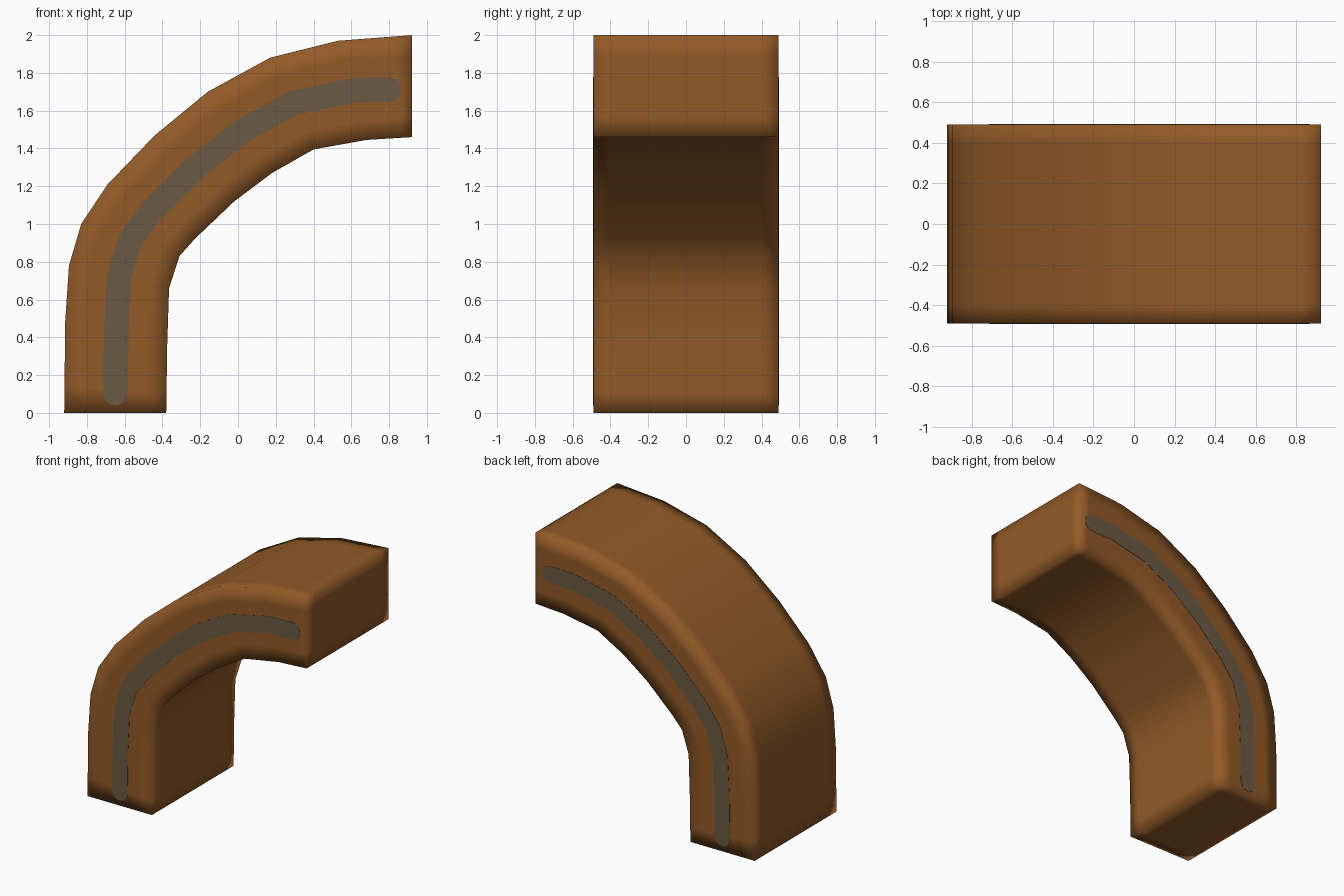
import bpy, bmesh, math
from mathutils import Vector

if "Cube" in bpy.data.objects:
    bpy.data.objects.remove(bpy.data.objects["Cube"])

# Matching outer and inner curve points of the bend (x, z)
OUTER = [(-.92, 0), (-.915, .48), (-.895, .78), (-.83, 1.0), (-.69, 1.21),
         (-.44, 1.47), (-.16, 1.70), (.17, 1.88), (.53, 1.97), (.92, 2.0)]
INNER = [(-.38, 0), (-.375, .35), (-.365, .66), (-.31, .83), (-.23, .92),
         (-.02, 1.12), (.18, 1.27), (.40, 1.395), (.68, 1.445), (.92, 1.46)]
HALF = 0.49
pairs = [(Vector(o), Vector(i)) for o, i in zip(OUTER, INNER)]


def material(name, rgb):
    m = bpy.data.materials.new(name)
    m.diffuse_color = (*rgb, 1)
    m.use_nodes = True
    m.node_tree.nodes["Principled BSDF"].inputs["Base Color"].default_value = m.diffuse_color
    return m


def finish(bm, name, mat):
    bmesh.ops.remove_doubles(bm, verts=bm.verts, dist=1e-5)
    bmesh.ops.recalc_face_normals(bm, faces=bm.faces)
    me = bpy.data.meshes.new(name)
    bm.to_mesh(me)
    bm.free()
    me.materials.append(mat)
    ob = bpy.data.objects.new(name, me)
    bpy.context.collection.objects.link(ob)
    return ob


def mix_pair(a, b, t):
    return a[0].lerp(b[0], t), a[1].lerp(b[1], t)


brown = material("warm brown", (.287, .102, .021))
grey = material("grey brown", (.144, .102, .058))

# Curved body: rectangular section with support loops, softly shaded
sections = ([pairs[0], mix_pair(pairs[0], pairs[1], .3)] + pairs[1:-1]
            + [mix_pair(pairs[-2], pairs[-1], .75), pairs[-1]])
T = (0, .2, .8, 1)
Y = (-HALF, -.4, .4, HALF)
bm = bmesh.new()
grid = [[[bm.verts.new((p.x, y, p.y)) for y in Y]
         for p in (o.lerp(i, t) for t in T)] for o, i in sections]
ring = ([(0, k) for k in range(3)] + [(k, 3) for k in range(3)]
        + [(3, k) for k in (3, 2, 1)] + [(k, 0) for k in (3, 2, 1)])
for a, b in zip(grid, grid[1:]):
    for (i, j), (k, l) in zip(ring, ring[1:] + ring[:1]):
        bm.faces.new((a[i][j], a[k][l], b[k][l], b[i][j]))
for cap in (grid[0], grid[-1]):
    for i in range(3):
        for j in range(3):
            bm.faces.new((cap[i][j], cap[i + 1][j], cap[i + 1][j + 1], cap[i][j + 1]))
for v in [v for v in bm.verts if not v.link_faces]:
    bm.verts.remove(v)
for f in bm.faces:
    f.smooth = True
finish(bm, "curved_body", brown)

# Side stripes: round-ended strip along the middle of the bend
R = 0.065
mid = [(o + i) / 2 for o, i in pairs]
mid[0] = Vector((-.648, .105))
mid[-1] = Vector((.80, 1.712))
dirs = [(mid[min(k + 1, len(mid) - 1)] - mid[max(k - 1, 0)]).normalized()
        for k in range(len(mid))]
side = [Vector((-d.y, d.x)) * R for d in dirs]


def round_end(centre, start):
    a0 = math.atan2(start.y, start.x)
    return [centre + R * Vector((math.cos(a0 - math.pi * k / 8), math.sin(a0 - math.pi * k / 8)))
            for k in range(1, 8)]


outline = ([m + s for m, s in zip(mid, side)] + round_end(mid[-1], side[-1])
           + [m - s for m, s in zip(mid[::-1], side[::-1])] + round_end(mid[0], -side[0]))
for name, s in (("front_stripe", -1), ("back_stripe", 1)):
    bm = bmesh.new()
    face = bm.faces.new([bm.verts.new((p.x, s * .487, p.y)) for p in outline])
    out = bmesh.ops.extrude_face_region(bm, geom=[face], use_keep_orig=True)
    for v in out["geom"]:
        if isinstance(v, bmesh.types.BMVert):
            v.co.y = s * (HALF + .002)
    finish(bm, name, grey)
